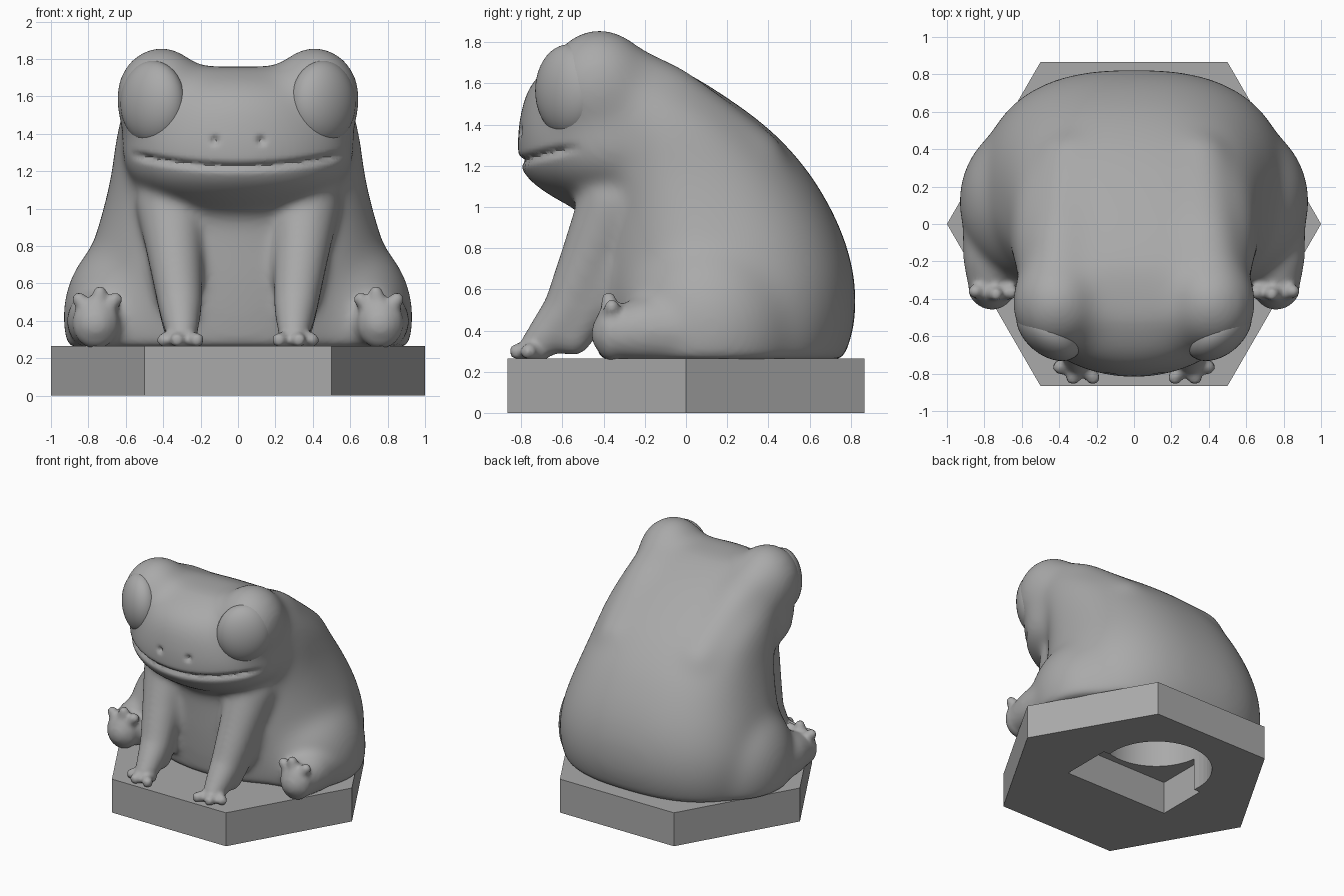
import bpy, bmesh, math
from mathutils import Matrix, Vector

cube = bpy.data.objects.get("Cube")
if cube:
    bpy.data.objects.remove(cube, do_unlink=True)

FLOOR = 0.255   # underside of the frog, just inside the plinth
TOP = 0.265     # top of the plinth
HOLE_R, HOLE_Y = 0.4, 0.25   # round pocket underneath

grey = bpy.data.materials.new("plain grey")
grey.use_nodes = True
grey.diffuse_color = (0.4, 0.4, 0.4, 1)
grey.node_tree.nodes["Principled BSDF"].inputs["Base Color"].default_value = (0.4, 0.4, 0.4, 1)


def make_object(bm, name):
    bmesh.ops.recalc_face_normals(bm, faces=bm.faces[:])
    mesh = bpy.data.meshes.new(name)
    bm.to_mesh(mesh)
    bm.free()
    ob = bpy.data.objects.new(name, mesh)
    bpy.context.scene.collection.objects.link(ob)
    return ob


def bake(ob):
    """Replace the mesh by its modified version."""
    bpy.context.view_layer.update()
    graph = bpy.context.evaluated_depsgraph_get()
    mesh = bpy.data.meshes.new_from_object(ob.evaluated_get(graph))
    ob.modifiers.clear()
    ob.data = mesh


def blend(ob, voxel, rounds):
    """Fuse overlapping volumes and soften the joins."""
    remesh = ob.modifiers.new("fuse", 'REMESH')
    remesh.mode = 'VOXEL'
    remesh.voxel_size = voxel
    smooth = ob.modifiers.new("soften", 'SMOOTH')
    smooth.factor = 0.5
    smooth.iterations = rounds
    bake(ob)


def finish(ob, angle=None):
    ob.data.materials.clear()
    ob.data.materials.append(grey)
    if angle:
        ob.data.shade_smooth()
        ob.data.set_sharp_from_angle(angle=math.radians(angle))


def ellipsoid(bm, centre, radii, segs=24, turn=0):
    m = (Matrix.Translation(centre) @ Matrix.Rotation(turn, 4, 'Z')
         @ Matrix.Diagonal((*radii, 1)))
    bmesh.ops.create_uvsphere(bm, u_segments=segs, v_segments=segs // 2 + 2, radius=1, matrix=m)


def limb(bm, path, side, steps=5):
    """Tapered limb through (x, y, z, radius) points."""
    for a, b in zip(path, path[1:]):
        for i in range(steps + 1):
            x, y, z, r = Vector(a).lerp(Vector(b), i / steps)
            ellipsoid(bm, (x * side, y, z), (r, r, r), 16)


def round_off(sections):
    """Corner cutting, so that the profile runs as a smooth curve."""
    out = [sections[0]]
    for a, b in zip(sections, sections[1:]):
        for t in (0.25, 0.75):
            out.append([p + (q - p) * t for p, q in zip(a, b)])
    return out + [sections[-1]]


def loft(bm, sections, back_power, n=48):
    """Stack of egg-shaped rings: (z, centre y, front y, back y, half width)."""
    rings = []
    for z, yc, yf, yb, hw in round_off(sections):
        ring = []
        for i in range(n):
            c, s = math.cos(math.tau * i / n), math.sin(math.tau * i / n)
            p = 2 / back_power if s > 0 else 1
            x = hw * math.copysign(abs(c) ** p, c)
            y = yc + (yb - yc) * s ** p if s > 0 else yc + (yc - yf) * s
            ring.append(bm.verts.new((x, y, z)))
        rings.append(ring)
    for a, b in zip(rings, rings[1:]):
        for i in range(n):
            j = (i + 1) % n
            bm.faces.new((a[i], a[j], b[j], b[i]))
    bm.faces.new(rings[0])
    bm.faces.new(rings[-1])


def prism(name, points, z0, z1):
    bm = bmesh.new()
    low = [bm.verts.new((x, y, z0)) for x, y in points]
    high = [bm.verts.new((x, y, z1)) for x, y in points]
    bm.faces.new(low)
    bm.faces.new(high)
    for i in range(len(points)):
        j = (i + 1) % len(points)
        bm.faces.new((low[i], low[j], high[j], high[i]))
    return make_object(bm, name)


def circle(radius, n, cy=0):
    return [(radius * math.cos(math.tau * i / n), cy + radius * math.sin(math.tau * i / n))
            for i in range(n)]


def grow(ob, add_parts, voxel, rounds):
    """Add volumes to a mesh, flatten it on the floor and blend again."""
    parts = bmesh.new()
    for side in (-1, 1):
        add_parts(parts, side)
    extra = bpy.data.meshes.new("extra")
    parts.to_mesh(extra)
    parts.free()
    bm = bmesh.new()
    bm.from_mesh(ob.data)
    bm.from_mesh(extra)
    bpy.data.meshes.remove(extra)
    for v in bm.verts:
        v.co.z = max(v.co.z, FLOOR)
    bm.to_mesh(ob.data)
    bm.free()
    blend(ob, voxel, rounds)


# Torso, head, brows and thighs, heavily softened
bm = bmesh.new()
loft(bm, [(0.05, 0.13, -0.38, 0.62, 0.70), (0.22, 0.13, -0.42, 0.75, 0.79),
          (0.40, 0.13, -0.45, 0.82, 0.83), (0.60, 0.13, -0.47, 0.83, 0.83),
          (0.80, 0.12, -0.48, 0.79, 0.78), (1.00, 0.06, -0.49, 0.705, 0.72),
          (1.20, -0.03, -0.51, 0.58, 0.675), (1.40, -0.14, -0.54, 0.39, 0.655),
          (1.60, -0.28, -0.55, 0.10, 0.60), (1.70, -0.37, -0.55, -0.09, 0.52),
          (1.76, -0.42, -0.52, -0.25, 0.40)], 2.5)
loft(bm, [(0.98, -0.30, -0.52, 0, 0.27), (1.04, -0.33, -0.64, 0, 0.41),
          (1.10, -0.35, -0.73, 0, 0.51), (1.16, -0.35, -0.80, 0, 0.57),
          (1.22, -0.35, -0.82, 0, 0.61), (1.30, -0.35, -0.825, 0, 0.63),
          (1.40, -0.35, -0.815, 0, 0.62), (1.50, -0.35, -0.80, 0, 0.58),
          (1.60, -0.36, -0.76, 0, 0.54), (1.67, -0.37, -0.69, -0.1, 0.48),
          (1.72, -0.38, -0.60, -0.2, 0.40), (1.76, -0.39, -0.48, -0.3, 0.28)], 2)
for side in (-1, 1):
    ellipsoid(bm, (0.41 * side, -0.42, 1.585), (0.25, 0.27, 0.285))
    limb(bm, [(0.40, -0.38, 1.63, 0.20), (0.38, -0.10, 1.50, 0.20), (0.34, 0.30, 1.20, 0.20)], side)
    ellipsoid(bm, (0.52 * side, 0.12, 0.42), (0.42, 0.45, 0.48), 32)
body = make_object(bm, "frog_body")
blend(body, 0.03, 25)


def legs(bm, side):
    # Foreleg, with the web that joins it to the belly
    limb(bm, [(0.36, -0.34, 1.02, 0.19), (0.34, -0.45, 0.78, 0.155), (0.31, -0.575, 0.50, 0.125),
              (0.30, -0.70, 0.35, 0.095), (0.30, -0.75, 0.31, 0.075)], side)
    limb(bm, [(0.35, -0.36, 0.70, 0.13), (0.31, -0.55, 0.37, 0.10)], side)
    # Shin
    limb(bm, [(0.72, 0.05, 0.40, 0.20), (0.75, -0.18, 0.40, 0.17), (0.76, -0.34, 0.385, 0.13)], side)


def feet(bm, side):
    # Front foot and toes
    ellipsoid(bm, (0.30 * side, -0.735, 0.30), (0.09, 0.075, 0.06))
    for x, y in ((0.395, -0.765), (0.325, -0.82), (0.22, -0.82)):
        limb(bm, [(0.30, -0.72, 0.305, 0.042), (x, y, 0.298, 0.04)], side)
    # Raised hind foot and toes
    ellipsoid(bm, (0.76 * side, -0.355, 0.39), (0.125, 0.095, 0.14))
    for x, y, z in ((0.655, -0.365, 0.515), (0.738, -0.375, 0.55), (0.85, -0.36, 0.515)):
        limb(bm, [(0.76, -0.36, 0.42, 0.065), (x, y, z, 0.038)], side)


# Feet come last, so that they stay crisp
grow(body, legs, 0.018, 32)
grow(body, feet, 0.016, 5)

# Mouth groove and nostrils pressed into the face
bm = bmesh.new()
bm.from_mesh(body.data)
bm.normal_update()
for v in bm.verts:
    x, y, z = v.co
    if y < -0.4 and 1.1 < z < 1.5:
        line = 1.222 + 0.2 * x * x
        fade = min(1, max(0, (0.58 - abs(x)) / 0.08))
        depth = 0.026 * fade * math.exp(-((z - line) / 0.02) ** 2)
        hole = ((abs(x) - 0.125) ** 2 + (z - 1.365) ** 2) / 0.02 ** 2
        v.co -= v.normal * (depth + 0.03 * math.exp(-hole))

# Round pocket in the underside: open the floor, true up the rim, raise the wall
floor_faces = []
for f in bm.faces:
    x, y, z = f.calc_center_median()
    if z < FLOOR + 0.03 and math.hypot(x, y - HOLE_Y) < HOLE_R:
        floor_faces.append(f)
bmesh.ops.delete(bm, geom=floor_faces, context='FACES')
rim = [e for e in bm.edges if e.is_boundary]
for v in {v for e in rim for v in e.verts}:
    offset = Vector((v.co.x, v.co.y - HOLE_Y)).normalized() * HOLE_R
    v.co.x, v.co.y = offset.x, offset.y + HOLE_Y
wall = bmesh.ops.extrude_edge_only(bm, edges=rim)["geom"]
for v in wall:
    if isinstance(v, bmesh.types.BMVert):
        v.co.z = 0.6
lip = [e for e in wall if isinstance(e, bmesh.types.BMEdge) and e.is_boundary]
bmesh.ops.edgeloop_fill(bm, edges=lip)
bmesh.ops.recalc_face_normals(bm, faces=bm.faces[:])
bm.to_mesh(body.data)
bm.free()
finish(body, 50)

# Hexagonal plinth, with a slot and the pocket cut through it
plinth = prism("hexagonal_plinth", circle(1, 6), 0, TOP)
slot = prism("slot_cutter", [(-0.45, -0.2), (0.45, -0.2), (0.45, 0.2), (-0.45, 0.2)], -0.1, 0.4)
pocket = prism("pocket_cutter", circle(HOLE_R, 48, HOLE_Y), -0.1, 0.6)
for cutter in (slot, pocket):
    mod = plinth.modifiers.new("cut", 'BOOLEAN')
    mod.operation = 'DIFFERENCE'
    mod.solver = 'EXACT'
    mod.object = cutter
bake(plinth)
for cutter in (slot, pocket):
    bpy.data.objects.remove(cutter, do_unlink=True)
finish(plinth)

# Eyes, flattened and turned outward
for side, name in ((1, "left_eye"), (-1, "right_eye")):
    bm = bmesh.new()
    ellipsoid(bm, (0.455 * side, -0.57, 1.565), (0.20, 0.13, 0.225), 40, math.radians(40) * side)
    finish(make_object(bm, name), 60)
